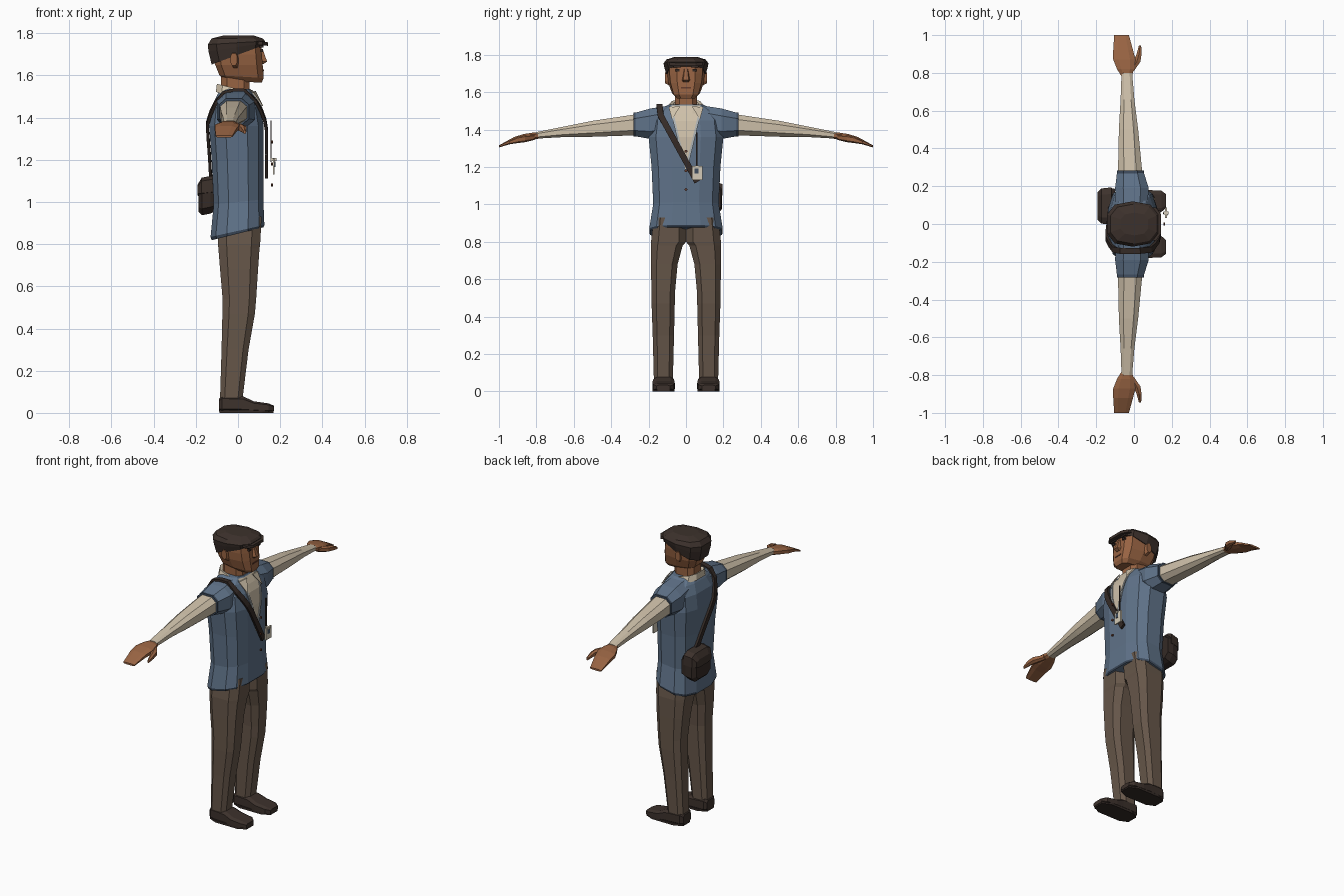
import bpy, bmesh, math
from mathutils import Vector
from mathutils.bvhtree import BVHTree

if "Cube" in bpy.data.objects:
    bpy.data.objects.remove(bpy.data.objects["Cube"])


def mat(name, r, g, b):
    m = bpy.data.materials.new(name)
    m.diffuse_color = (r, g, b, 1)
    m.use_nodes = True
    m.node_tree.nodes["Principled BSDF"].inputs["Base Color"].default_value = m.diffuse_color
    return m


BLUE = mat("vest blue", .115, .17, .25)
SLATE = mat("dark slate trim", .05, .075, .115)
CREAM = mat("shirt cream", .62, .53, .40)
SKIN = mat("skin", .31, .125, .055)
LIP = mat("lip brown", .13, .045, .025)
BROWN = mat("trouser brown", .135, .095, .068)
FELT = mat("cap felt", .046, .031, .025)
LEATHER = mat("dark leather", .034, .023, .019)
PALE = mat("badge pale", .66, .60, .48)
TAPE = mat("collar tape", .42, .45, .46)


def finish(name, bm, m):
    bmesh.ops.recalc_face_normals(bm, faces=bm.faces)
    me = bpy.data.meshes.new(name)
    bm.to_mesh(me)
    bm.free()
    me.materials.append(m)
    ob = bpy.data.objects.new(name, me)
    bpy.context.collection.objects.link(ob)
    return ob


def loft(name, rings, m, cap=True):
    bm = bmesh.new()
    vs = [[bm.verts.new(p) for p in r] for r in rings]
    n = len(vs[0])
    for a, b in zip(vs, vs[1:]):
        for i in range(n):
            j = (i + 1) % n
            bm.faces.new((a[i], a[j], b[j], b[i]))
    if cap:
        bm.faces.new(vs[0])
        bm.faces.new(vs[-1])
    return finish(name, bm, m)


def oval(a0, a1, b0, b1, n=8, p=.6):
    """Rounded box outline that fills the given bounds."""
    k = []
    for i in range(n):
        t = (i + .5) * 2 * math.pi / n
        c, s = math.cos(t), math.sin(t)
        k.append((math.copysign(abs(c) ** p, c), math.copysign(abs(s) ** p, s)))
    ma, mb = max(q[0] for q in k), max(q[1] for q in k)
    return [((a0 + a1) / 2 + q[0] / ma * (a1 - a0) / 2,
             (b0 + b1) / 2 + q[1] / mb * (b1 - b0) / 2) for q in k]


def ring_z(z, x0, x1, y0, y1, tilt=0, n=8, p=.6):
    return [(x, y, z + tilt * x) for x, y in oval(x0, x1, y0, y1, n, p)]


def ring_y(y, x0, x1, z0, z1, n=8, p=.75):
    return [(x, y, z) for x, z in oval(x0, x1, z0, z1, n, p)]


def ring_x(x, y0, y1, z0, z1, n=8, p=.5):
    return [(x, y, z) for y, z in oval(y0, y1, z0, z1, n, p)]


def box(name, x0, x1, y0, y1, z0, z1, m):
    return loft(name, [[(x, y0, z0), (x, y1, z0), (x, y1, z1), (x, y0, z1)] for x in (x0, x1)], m)


# Vest body, slightly lower at the back
vest = loft("vest_body", [ring_z(z, x0, x1, -h, h, t, 12, .7) for z, x0, x1, h, t in (
    (.85, -.125, .12, .193, .25), (.863, -.13, .125, .196, .22), (1.0, -.115, .12, .175, .1),
    (1.2, -.125, .122, .184, 0), (1.36, -.137, .122, .2, 0), (1.45, -.125, .105, .188, 0),
    (1.505, -.1, .08, .145, 0), (1.535, -.08, .06, .09, 0))], BLUE)
vest.data.materials.append(SLATE)
for f in vest.data.polygons:
    if f.center.z < .9 and abs(f.normal.z) < .95 and f.area < .002:
        f.material_index = 1
cloth = [vest]

for s, side in ((1, "left"), (-1, "right")):
    # Short vest sleeve with dark cuff
    cloth.append(loft(side + "_vest_sleeve", [ring_y(s * y, *r) for y, *r in (
        (.08, -.095, .07, 1.38, 1.53), (.19, -.1, .078, 1.35, 1.513),
        (.272, -.09, .052, 1.365, 1.49))], BLUE))
    loft(side + "_sleeve_cuff", [ring_y(s * y, -.091, .053, 1.364, 1.491) for y in (.268, .282)], SLATE)
    # Long shirt sleeve
    loft(side + "_shirt_sleeve", [ring_y(s * y, *r) for y, *r in (
        (.26, -.085, .045, 1.37, 1.483), (.5, -.08, .022, 1.362, 1.447),
        (.66, -.071, .002, 1.36, 1.415), (.8, -.066, -.01, 1.352, 1.387))], CREAM)
    # Hand and thumb
    loft(side + "_hand", [ring_y(s * y, *r) for y, *r in (
        (.775, -.062, -.014, 1.355, 1.384), (.82, -.09, .0, 1.345, 1.384),
        (.87, -.11, .008, 1.335, 1.376), (.92, -.11, -.005, 1.328, 1.36),
        (1.0, -.105, -.027, 1.305, 1.316))], SKIN)
    loft(side + "_thumb", [ring_y(s * y, *r, n=6) for y, *r in (
        (.81, -.03, .0, 1.345, 1.372), (.86, -.005, .034, 1.333, 1.37),
        (.9, .014, .04, 1.328, 1.362), (.945, .026, .038, 1.322, 1.34))], SKIN)
    # Trouser leg
    loft(side + "_trouser_leg", [ring_z(z, x0, x1, *sorted((s * a, s * b))) for z, x0, x1, a, b in (
        (.07, -.085, .022, .07, .172), (.3, -.078, .05, .064, .178), (.47, -.074, .08, .06, .184),
        (.54, -.073, .086, .058, .185), (.68, -.085, .095, .045, .187), (.78, -.093, .102, .018, .187),
        (.8, -.095, .105, 0, .187), (.93, -.098, .112, 0, .172))], BROWN)
    # Shoe and flat sole
    loft(side + "_shoe", [ring_x(x, *sorted((s * a, s * b)), z0, z1) for x, a, b, z0, z1 in (
        (-.09, .08, .155, .008, .068), (-.075, .066, .17, .004, .082), (.025, .064, .176, .004, .078),
        (.075, .06, .18, .004, .055), (.145, .064, .176, .004, .045), (.17, .085, .158, .008, .034))], FELT)
    loft(side + "_sole", [ring_z(z, -.088, .168, *sorted((s * .062, s * .178))) for z in (0, .014)], LEATHER)
    # Ear, eye, brow
    loft(side + "_ear", [ring_y(s * y, *r) for y, *r in (
        (.088, -.03, .005, 1.635, 1.71), (.112, -.036, -.004, 1.648, 1.705))], SKIN)
    box(side + "_eye", .1, .119, s * .034, s * .056, 1.712, 1.724, LEATHER)
    box(side + "_brow", .1, .12, s * .026, s * .066, 1.732, 1.741, LEATHER)

# Neck and head
loft("neck", [ring_z(z, -.08, .055, -.06, .06) for z in (1.5, 1.62)], SKIN)
loft("head", [ring_z(z, x0, x1, -h, h, t, 10) for z, x0, x1, h, t in (
    (1.572, -.06, .112, .052, -.06), (1.595, -.088, .122, .075, -.06), (1.65, -.108, .117, .094, 0),
    (1.70, -.115, .113, .1, 0), (1.76, -.11, .108, .098, 0))], SKIN)
loft("nose", [[(.105, -w, z), (x, -w * .6, z), (x, w * .6, z), (.105, w, z)] for z, x, w in (
    (1.655, .122, .02), (1.665, .138, .024), (1.725, .117, .012))], SKIN)
box("mouth", .1, .1225, -.026, .026, 1.619, 1.627, LIP)

# Flat cap dipping at the nape, with a short peak
loft("cap", [ring_z(z, x0, x1, -h, h, t, 10, .75) for z, x0, x1, h, t in (
    (1.698, -.125, .118, .106, .37), (1.735, -.14, .125, .116, .15), (1.755, -.143, .128, .12, .06),
    (1.775, -.125, .118, .105, 0), (1.789, -.07, .075, .06, 0))], FELT)
loft("cap_peak", [ring_z(z, .02, .142, -.088, .088, -.12) for z in (1.757, 1.774)], FELT)

# Shirt collar band and folded points
loft("collar", [ring_z(z, x0, x1, -h, h, -.25, 10, .75) for z, x0, x1, h in (
    (1.495, -.105, .085, .105), (1.535, -.1, .072, .088), (1.53, -.085, .06, .07))], CREAM, cap=False)

# Combined cloth surface used to lay trims on
bm = bmesh.new()
for o in cloth:
    bm.from_mesh(o.data)
tree = BVHTree.FromBMesh(bm)
bm.free()


def lay(y, z, d=1, off=.006):
    """Point on the front (d=1) or back (d=-1) of the vest."""
    hit = tree.ray_cast(Vector((d, y, z)), Vector((-d, 0, 0)))[0]
    return Vector(((hit.x if hit else .04 * d) + d * off, y, z))


def band(name, pts, normals, width, thick, m):
    rings = []
    for i, p in enumerate(pts):
        t = pts[min(i + 1, len(pts) - 1)] - pts[max(i - 1, 0)]
        n = Vector(normals[i])
        sd = t.cross(n).normalized() * width / 2
        n = sd.cross(t).normalized() * thick / 2
        rings.append([p + sd + n, p - sd + n, p - sd - n, p + sd - n])
    return loft(name, rings, m)


# V-shaped shirt front
bm = bmesh.new()
rows = []
for i in range(9):
    z = 1.53 - i * .0425
    w = .004 + .075 * (z - 1.19) / .34
    rows.append([bm.verts.new(lay(w * k / 2, z)) for k in range(-2, 3)])
for a, b in zip(rows, rows[1:]):
    for i in range(4):
        bm.faces.new((a[i], b[i], b[i + 1], a[i + 1]))
finish("shirt_front", bm, CREAM)
for s, side in ((1, "left"), (-1, "right")):
    pts = [lay(s * (.082 - .072 * k / 6), 1.525 - .3 * k / 6, off=.009) for k in range(7)]
    band(side + "_collar_tape", pts, [(1, 0, 0)] * 7, .012, .006, TAPE)
    # Folded collar point
    q = [lay(s * y, z, off=.012) for y, z in ((.03, 1.525), (.092, 1.52), (.075, 1.455))]
    loft(side + "_collar_point", [q, [p + Vector((.006, 0, 0)) for p in q]], CREAM)

# Shoulder strap: up the back, over the shoulder, down the front
pts, nrm = [], []
for k in range(9):
    f = k / 8
    pts.append(lay(.1 - .235 * f, 1.08 + .39 * f, -1, .009))
    nrm.append((-1, 0, 0))
for x in (-.07, -.02, .03):
    hit = tree.ray_cast(Vector((x, -.142, 2)), Vector((0, 0, -1)))[0]
    pts.append(hit + Vector((0, 0, .01)))
    nrm.append((0, 0, 1))
for k in range(9):
    f = k / 8
    pts.append(lay(-.135 + .195 * f, 1.475 - .355 * f, 1, .013))
    nrm.append((1, 0, 0))
band("bag_strap", pts, nrm, .032, .014, LEATHER)

# Bag on the back with flap and clasp
loft("bag", [ring_x(x, *r) for x, *r in (
    (-.1, .01, .186, .96, 1.1), (-.13, 0, .192, .945, 1.12),
    (-.17, .005, .186, .937, 1.11), (-.188, .025, .165, .955, 1.075))], LEATHER)
loft("bag_flap", [ring_x(x, *r) for x, *r in (
    (-.12, -.002, .194, 1.03, 1.125), (-.172, .002, .188, 1.025, 1.115),
    (-.193, .022, .168, 1.03, 1.08))], FELT)

# Hanging cord, badge and shirt buttons
box("badge_cord", .153, .159, .054, .062, 1.19, 1.385, LEATHER)
box("badge", .165, .174, .032, .088, 1.13, 1.205, PALE)
box("badge_picture", .17, .177, .045, .066, 1.165, 1.192, SLATE)
box("badge_clip", .155, .182, .05, .066, 1.195, 1.208, PALE)
for i, z in enumerate((1.08, 1.18, 1.285)):
    loft("button_%d" % (i + 1), [ring_x(x, -.007, .007, z - .007, z + .007, 8, 1) for x in (.157, .165)], LIP)
